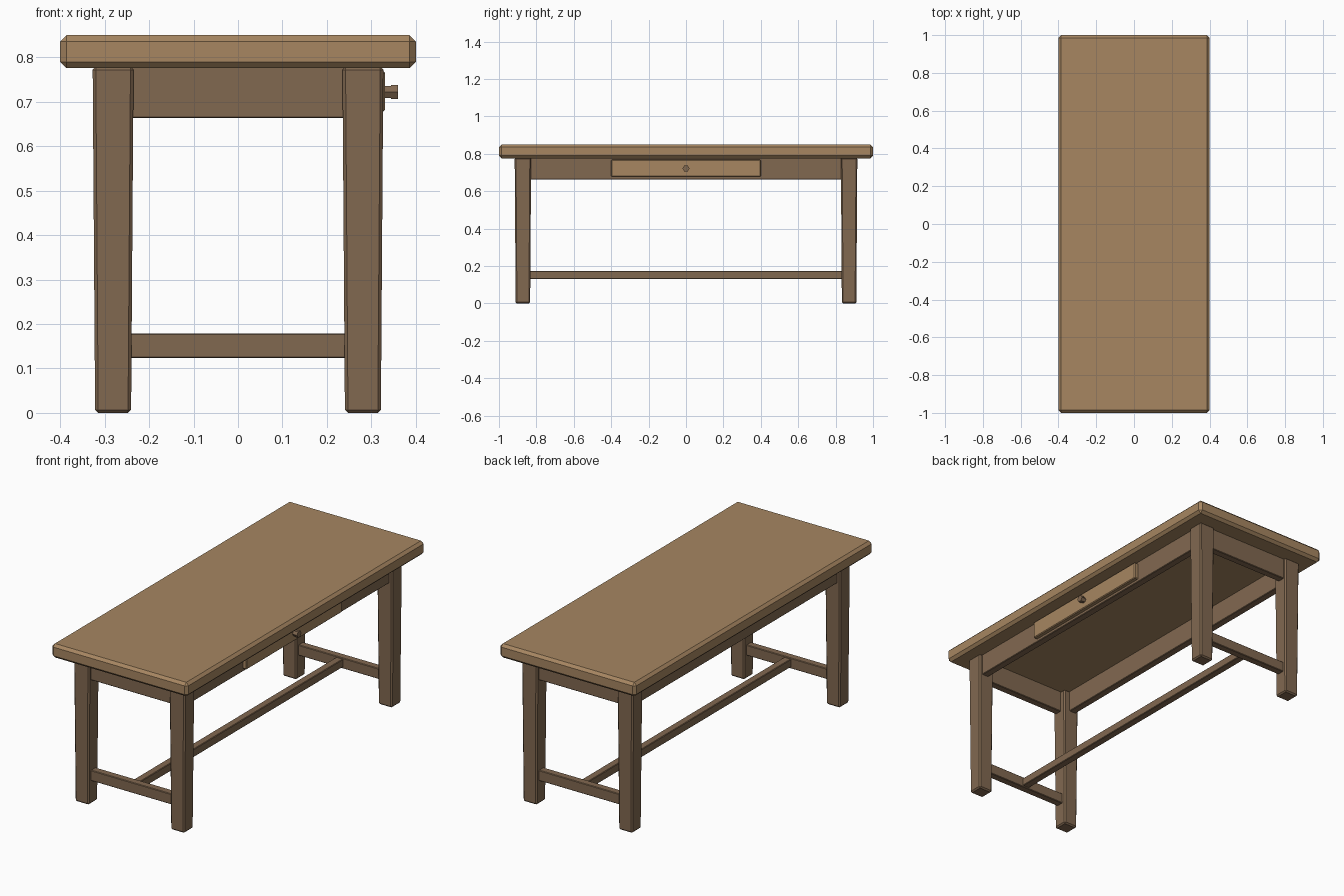
import bpy, bmesh, math
from mathutils import Matrix

if "Cube" in bpy.data.objects:
    bpy.data.objects.remove(bpy.data.objects["Cube"])


def material(name, rgb):
    m = bpy.data.materials.new(name)
    m.diffuse_color = (*rgb, 1)
    m.use_nodes = True
    m.node_tree.nodes["Principled BSDF"].inputs["Base Color"].default_value = m.diffuse_color
    return m


LIGHT = material("light_wood", (0.385, 0.24, 0.12))
DARK = material("dark_wood", (0.222, 0.14, 0.081))


def finish(name, bm, mat):
    bmesh.ops.recalc_face_normals(bm, faces=bm.faces)
    mesh = bpy.data.meshes.new(name)
    bm.to_mesh(mesh)
    bm.free()
    mesh.materials.append(mat)
    ob = bpy.data.objects.new(name, mesh)
    bpy.context.collection.objects.link(ob)
    return ob


def box(name, lo, hi, mat, bevel=0.0, taper=1.0):
    """Chamfered box between two corners; taper scales its bottom end."""
    bm = bmesh.new()
    bmesh.ops.create_cube(bm, size=1)
    mid = [(a + b) / 2 for a, b in zip(lo, hi)]
    for v in bm.verts:
        k = taper if v.co.z < 0 else 1
        scale = (k, k, 1)
        v.co = [mid[i] + v.co[i] * (hi[i] - lo[i]) * scale[i] for i in range(3)]
    if bevel:
        bmesh.ops.bevel(bm, geom=bm.edges[:], offset=bevel, segments=1,
                        affect='EDGES')
    return finish(name, bm, mat)


# Table top
box("table_top", (-0.4, -1, 0.776), (0.4, 1, 0.85), LIGHT, 0.014)

LX, LY = 0.281, 0.872   # leg centres
for sx, side in ((-1, "left"), (1, "right")):
    # Tapered legs
    for sy, end in ((-1, "front"), (1, "back")):
        x, y = sx * LX, sy * LY
        box(f"leg_{end}_{side}", (x - 0.046, y - 0.044, 0),
            (x + 0.046, y + 0.044, 0.779), DARK, 0.007, 0.88)
    # Long aprons
    x = sx * 0.289
    box(f"long_apron_{side}", (x - 0.02, -0.85, 0.663),
        (x + 0.02, 0.85, 0.779), DARK, 0.003)

for sy, end in ((-1, "front"), (1, "back")):
    # Short aprons and end stretchers
    y = sy * 0.88
    box(f"short_apron_{end}", (-0.26, y - 0.02, 0.663),
        (0.26, y + 0.02, 0.779), DARK, 0.003)
    y = sy * LY
    box(f"end_stretcher_{end}", (-0.26, y - 0.02, 0.123),
        (0.26, y + 0.02, 0.179), DARK, 0.003)

# Long centre stretcher
box("centre_stretcher", (-0.02, -0.86, 0.13), (0.02, 0.86, 0.173), DARK, 0.003)

# Drawer front
box("drawer_front", (0.295, -0.4, 0.678), (0.331, 0.4, 0.769), LIGHT, 0.004)


# Six-sided knob, narrow neck and wider head
def knob_part(name, x0, x1, r):
    bm = bmesh.new()
    bmesh.ops.create_cone(bm, cap_ends=True, segments=6, radius1=r, radius2=r,
                          depth=x1 - x0)
    place = (Matrix.Translation(((x0 + x1) / 2, 0, 0.722))
             @ Matrix.Rotation(math.pi / 2, 4, 'Y'))
    bmesh.ops.transform(bm, matrix=place, verts=bm.verts)
    return finish(name, bm, DARK)


neck = knob_part("knob_neck", 0.328, 0.345, 0.0155)
head = knob_part("knob_head", 0.344, 0.36, 0.0185)
